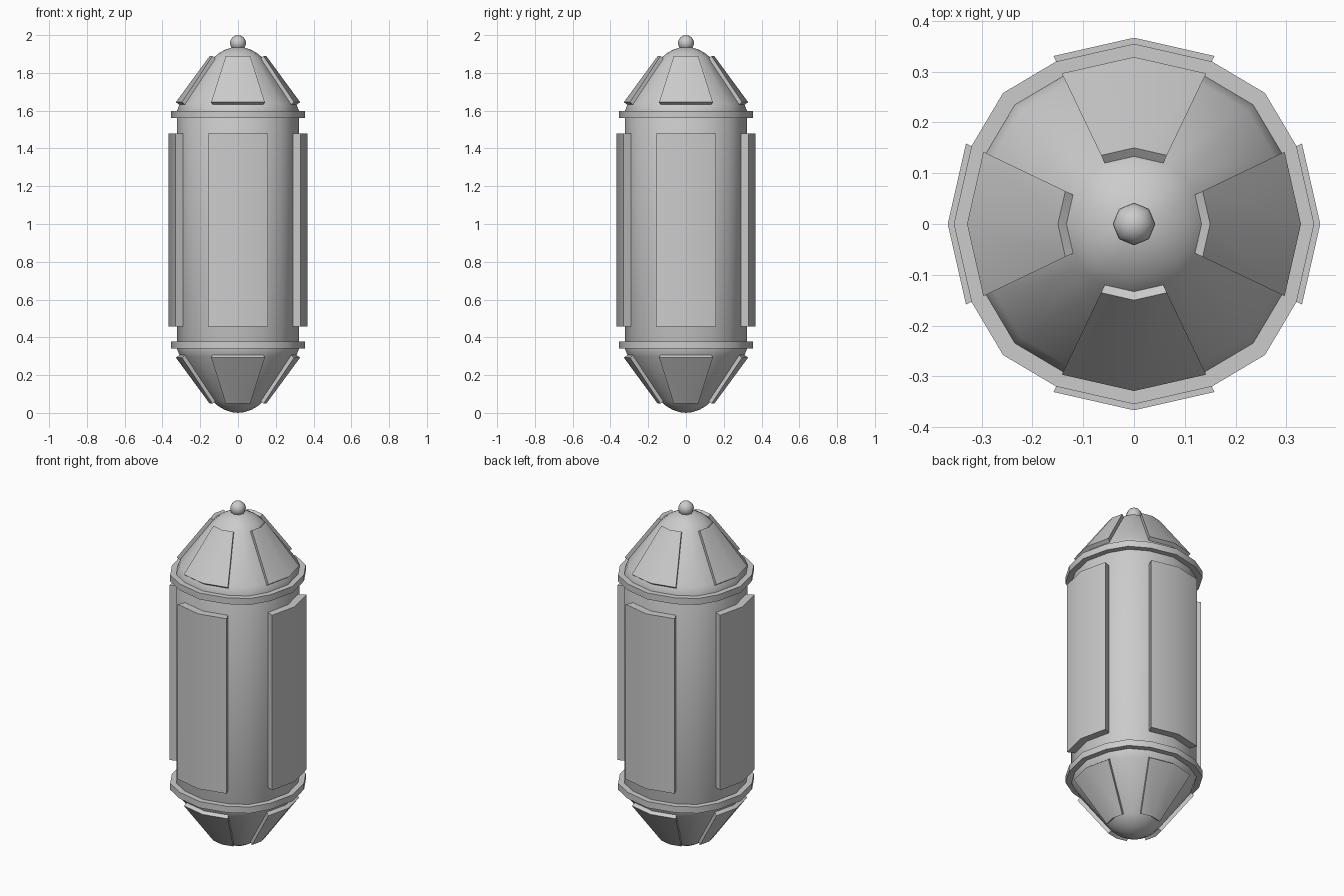
import bpy, bmesh, math

if "Cube" in bpy.data.objects:
    bpy.data.objects.remove(bpy.data.objects["Cube"])

PANEL = 25.6          # half angle covered by each panel
MID_Z = 0.969         # mirror height of the hull
# 16 sides: the ridge, both panel borders and the diagonal of every quarter
RING = [(q * 90 + a, s) for q in range(4)
        for a, s in ((0, 1), (PANEL, 1), (45, 1.028), (90 - PANEL, 1))]


def finish(bm, name):
    bmesh.ops.remove_doubles(bm, verts=bm.verts, dist=1e-5)
    bmesh.ops.recalc_face_normals(bm, faces=bm.faces)
    mesh = bpy.data.meshes.new(name)
    bm.to_mesh(mesh)
    bm.free()
    ob = bpy.data.objects.new(name, mesh)
    bpy.context.collection.objects.link(ob)
    bpy.ops.object.select_all(action='DESELECT')
    ob.select_set(True)
    bpy.context.view_layer.objects.active = ob
    bpy.ops.object.shade_smooth_by_angle(angle=math.radians(32))
    return ob


def point(r, z, deg):
    a = math.radians(deg)
    return (r * math.cos(a), r * math.sin(a), z)


def revolve(name, profile):
    """Turn an (r, z) profile that starts and ends on the axis."""
    bm = bmesh.new()
    cols = [[bm.verts.new(point(r * s, z, a)) for r, z in profile] for a, s in RING]
    for i, col in enumerate(cols):
        nxt = cols[(i + 1) % len(cols)]
        for j in range(len(profile) - 1):
            quad = [col[j], nxt[j], nxt[j + 1], col[j + 1]]
            if profile[j][0] == 0:
                bmesh.ops.remove_doubles(bm, verts=[], dist=0)
                quad = [col[j], nxt[j + 1], col[j + 1]]
            elif profile[j + 1][0] == 0:
                quad = [col[j], nxt[j], col[j + 1]]
            bm.faces.new(quad)
    return finish(bm, name)


def panel(name, section, heading):
    """Sweep a four-point (r, z) section around one ridge."""
    bm = bmesh.new()
    cols = [[bm.verts.new(point(r, z, heading + d)) for r, z in section]
            for d in (-PANEL, 0, PANEL)]
    for a, b in zip(cols, cols[1:]):
        for j in range(4):
            k = (j + 1) % 4
            bm.faces.new((a[j], b[j], b[k], a[k]))
    bm.faces.new(cols[0])
    bm.faces.new(cols[-1])
    return finish(bm, name)


def flip(pts):
    return [(r, 2 * MID_Z - z) for r, z in pts]


# hull with two rounded cone ends
dome = [(0.323, 1.6), (0.307, 1.64), (0.133, 1.877), (0.105, 1.902),
        (0.07, 1.922), (0.035, 1.934), (0, 1.938)]
revolve("hull", flip(dome)[::-1] + dome)

# collars
collar = [(0, 1.56), (0.355, 1.56), (0.355, 1.597), (0, 1.597)]
revolve("upper_collar", collar)
revolve("lower_collar", flip(collar))

# raised panels on the side wall and both ends
side = [(0.315, 0.457), (0.367, 0.457), (0.367, 1.48), (0.315, 1.48)]
cone = [(0.30, 1.624), (0.329, 1.645), (0.15, 1.889), (0.121, 1.868)]
for i, where in enumerate(("right", "back", "left", "front")):
    panel("side_panel_" + where, side, i * 90)
    panel("upper_panel_" + where, cone, i * 90)
    panel("lower_panel_" + where, flip(cone), i * 90)

# knob on top
bm = bmesh.new()
bmesh.ops.create_uvsphere(bm, u_segments=8, v_segments=12, radius=0.042)
bmesh.ops.translate(bm, verts=bm.verts, vec=(0, 0, 1.958))
knob = finish(bm, "top_knob")
for p in knob.data.polygons:
    p.use_smooth = True
for e in knob.data.edges:
    e.use_edge_sharp = False
